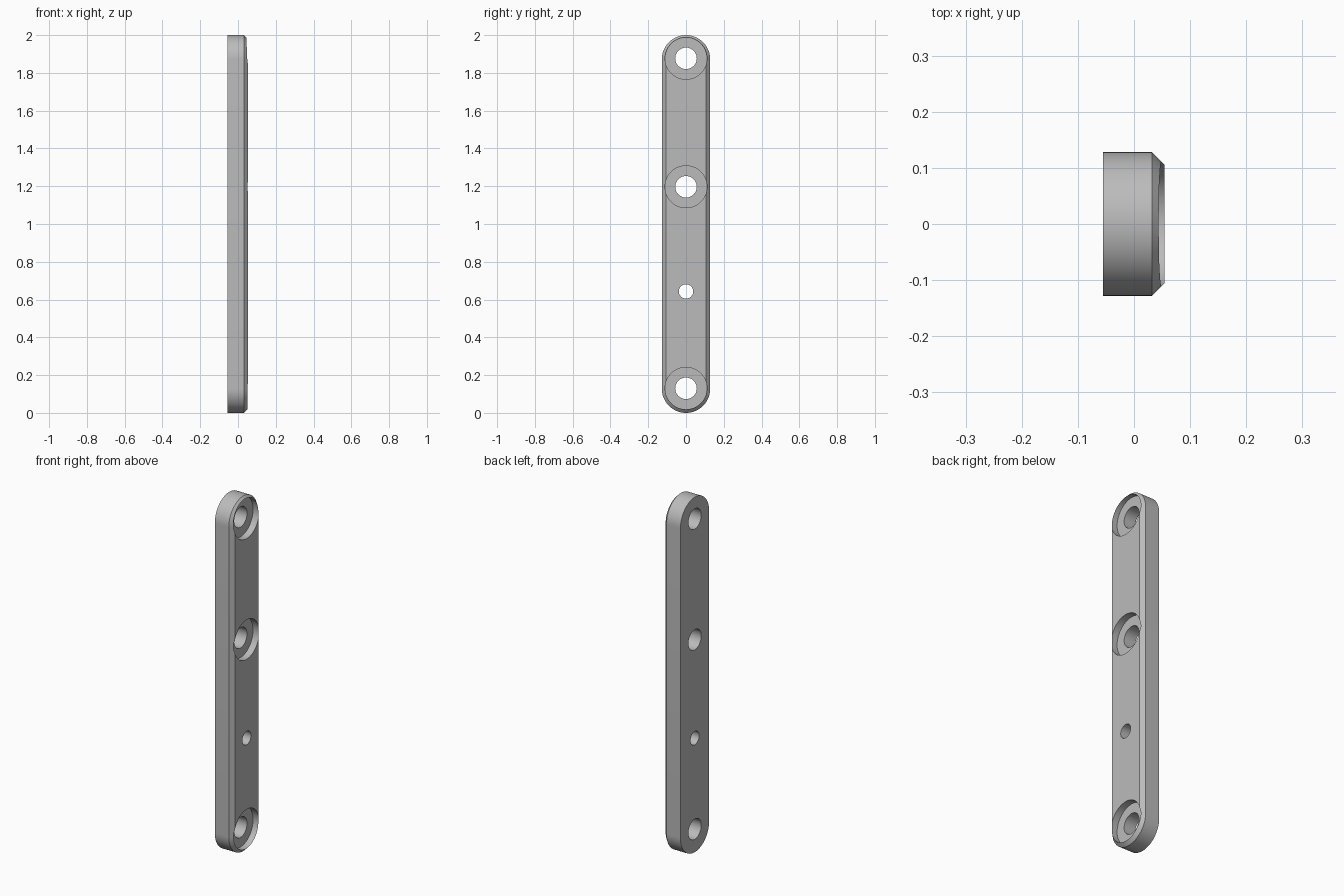
import bpy, bmesh, math

cube = bpy.data.objects.get("Cube")
if cube:
    bpy.data.objects.remove(cube, do_unlink=True)

BACK, EDGE, FACE = -0.055, 0.032, 0.054   # x of back, chamfer start, front face
RADIUS, CHAMFER = 0.128, 0.022
POCKET_DEPTH = 0.038
SCREW_Z = (0.13, 1.197, 1.877)
PIN_Z = 0.643

grey = bpy.data.materials.new("satin grey")
grey.use_nodes = True
colour = (0.5, 0.5, 0.5, 1)
grey.diffuse_color = colour
grey.node_tree.nodes["Principled BSDF"].inputs["Base Color"].default_value = colour


def stadium(bm, x, r, steps=32):
    """Ring of vertices around a rounded-end bar outline."""
    ring = []
    for end, start in ((2 - RADIUS, 0), (RADIUS, math.pi)):
        for i in range(steps + 1):
            a = start + math.pi * i / steps
            ring.append(bm.verts.new((x, r * math.cos(a), end + r * math.sin(a))))
    return ring


def loft(name, rings_of):
    """Closed solid skinned through successive rings."""
    bm = bmesh.new()
    rings = rings_of(bm)
    for a, b in zip(rings, rings[1:]):
        for i in range(len(a)):
            j = (i + 1) % len(a)
            bm.faces.new((a[i], a[j], b[j], b[i]))
    bm.faces.new(rings[0])
    bm.faces.new(rings[-1])
    bmesh.ops.recalc_face_normals(bm, faces=bm.faces)
    mesh = bpy.data.meshes.new(name)
    bm.to_mesh(mesh)
    bm.free()
    obj = bpy.data.objects.new(name, mesh)
    bpy.context.collection.objects.link(obj)
    mesh.materials.append(grey)
    return obj


def cut_cylinder(target, r, z, x0, x1):
    """Cut a round hole along x, then discard the cutter."""
    bpy.ops.mesh.primitive_cylinder_add(
        vertices=64, radius=r, depth=x1 - x0,
        location=((x0 + x1) / 2, 0, z), rotation=(0, math.pi / 2, 0))
    cutter = bpy.context.object
    cutter.hide_render = True
    cutter.data.materials.append(grey)
    mod = target.modifiers.new("hole", "BOOLEAN")
    mod.operation, mod.solver, mod.object = "DIFFERENCE", "EXACT", cutter
    bpy.context.view_layer.objects.active = target
    bpy.ops.object.modifier_apply(modifier=mod.name)
    bpy.data.objects.remove(cutter, do_unlink=True)


# Rounded bar with a chamfered front edge
plate = loft("mounting_plate", lambda bm: [
    stadium(bm, BACK, RADIUS),
    stadium(bm, EDGE, RADIUS),
    stadium(bm, FACE, RADIUS - CHAMFER)])

# Counterbored screw holes
for z in SCREW_Z:
    cut_cylinder(plate, 0.111, z, FACE - POCKET_DEPTH, FACE + 0.1)
    cut_cylinder(plate, 0.057, z, BACK - 0.1, FACE + 0.1)

# Small pin hole
cut_cylinder(plate, 0.038, PIN_Z, BACK - 0.1, FACE + 0.1)

# Smooth curved walls, crisp edges
bpy.ops.object.select_all(action="DESELECT")
plate.select_set(True)
bpy.context.view_layer.objects.active = plate
bpy.ops.object.shade_smooth_by_angle(angle=math.radians(25))
